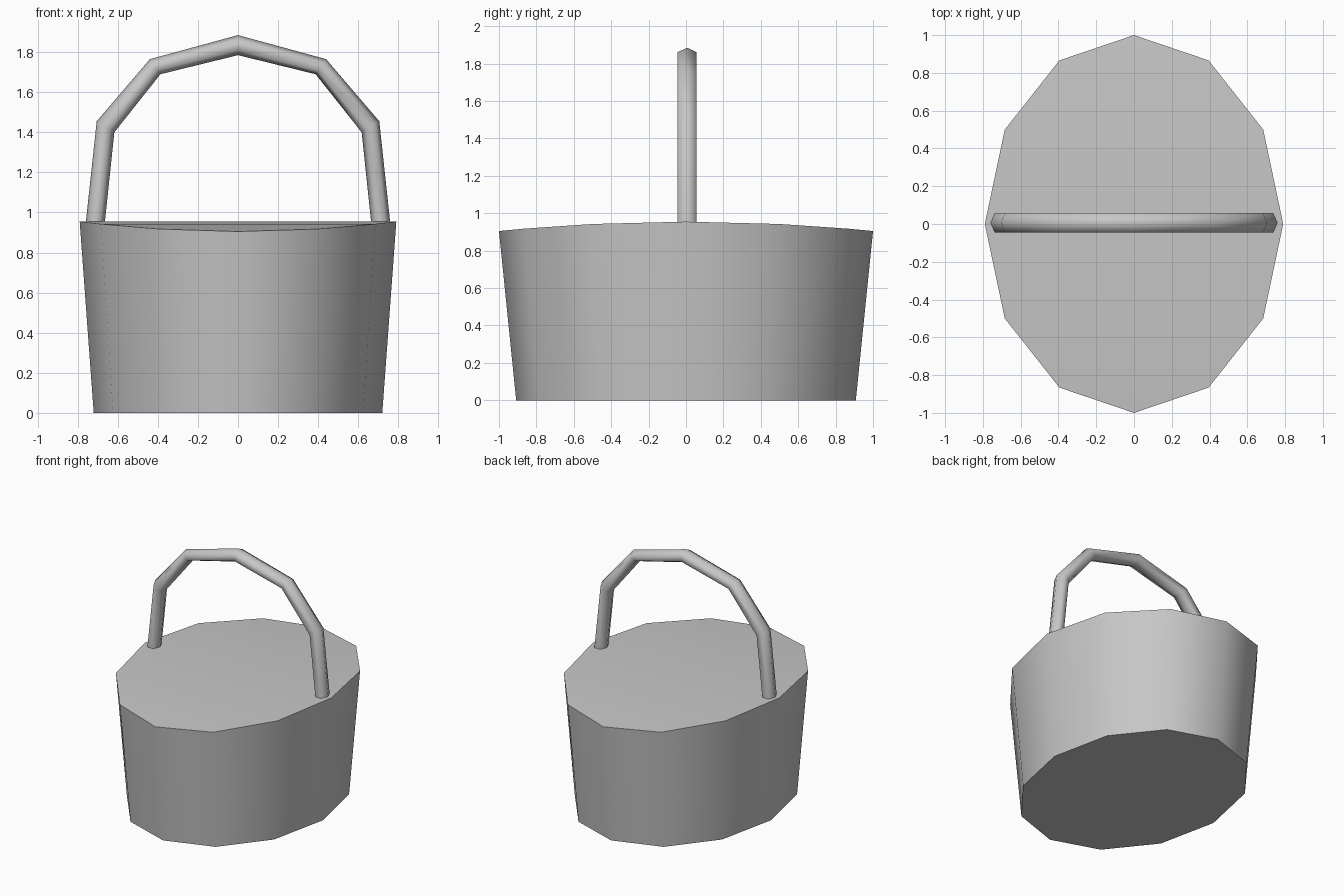
import bpy
import bmesh
from math import sin, cos, radians

cube = bpy.data.objects.get("Cube")
if cube:
    bpy.data.objects.remove(cube, do_unlink=True)

grey = bpy.data.materials.new("plain grey")
grey.use_nodes = True
colour = (0.57, 0.57, 0.57, 1)
grey.diffuse_color = colour
grey.node_tree.nodes["Principled BSDF"].inputs["Base Color"].default_value = colour


def finish(bm, name, angle):
    """Turn a bmesh into a smooth shaded object with sharp rims."""
    bmesh.ops.recalc_face_normals(bm, faces=bm.faces)
    mesh = bpy.data.meshes.new(name)
    bm.to_mesh(mesh)
    bm.free()
    mesh.materials.append(grey)
    obj = bpy.data.objects.new(name, mesh)
    bpy.context.collection.objects.link(obj)
    bpy.ops.object.select_all(action="DESELECT")
    obj.select_set(True)
    bpy.context.view_layer.objects.active = obj
    bpy.ops.object.shade_smooth_by_angle(angle=radians(angle))
    return obj


def bridge(bm, a, b):
    """Join two rings of equal length with quads."""
    n = len(a)
    for i in range(n):
        j = (i + 1) % n
        bm.faces.new((a[i], a[j], b[j], b[i]))


# Basket body: tapered twelve-sided oval with a gently arched lid
SIDES = 12
bm = bmesh.new()
bottom, top = [], []
for i in range(SIDES):
    a = radians(90 + i * 360 / SIDES)
    x, y = cos(a), sin(a)
    bottom.append(bm.verts.new((0.72 * x, 0.908 * y, 0)))
    top.append(bm.verts.new((0.79 * x, y, 0.955 - 0.05 * y * y)))
bridge(bm, bottom, top)
bm.faces.new(bottom)

# Lid strips run from side to side
half = SIDES // 2
for i in range(half):
    strip = [top[i], top[i + 1], top[-i - 1], top[-i % SIDES]]
    bm.faces.new(list(dict.fromkeys(strip)))
finish(bm, "basket_body", 50)

# Handle: six-sided bar following an arch, given as outer and inner edges
outer = [(0.76, 0.945), (0.705, 1.455), (0.44, 1.765), (0, 1.885)]
inner = [(0.665, 0.945), (0.617, 1.40), (0.387, 1.69), (0, 1.785)]
outer += [(-x, z) for x, z in reversed(outer[:-1])]
inner += [(-x, z) for x, z in reversed(inner[:-1])]
section = [(0, 0), (0.24, 1), (0.76, 1), (1, 0), (0.76, -1), (0.24, -1)]

bm = bmesh.new()
rings = []
for (ox, oz), (ix, iz) in zip(outer, inner):
    rings.append([bm.verts.new((ix + (ox - ix) * t, 0.006 + 0.051 * side, iz + (oz - iz) * t))
                  for t, side in section])
for a, b in zip(rings, rings[1:]):
    bridge(bm, a, b)
bm.faces.new(rings[0])
bm.faces.new(rings[-1])
finish(bm, "handle", 75)
